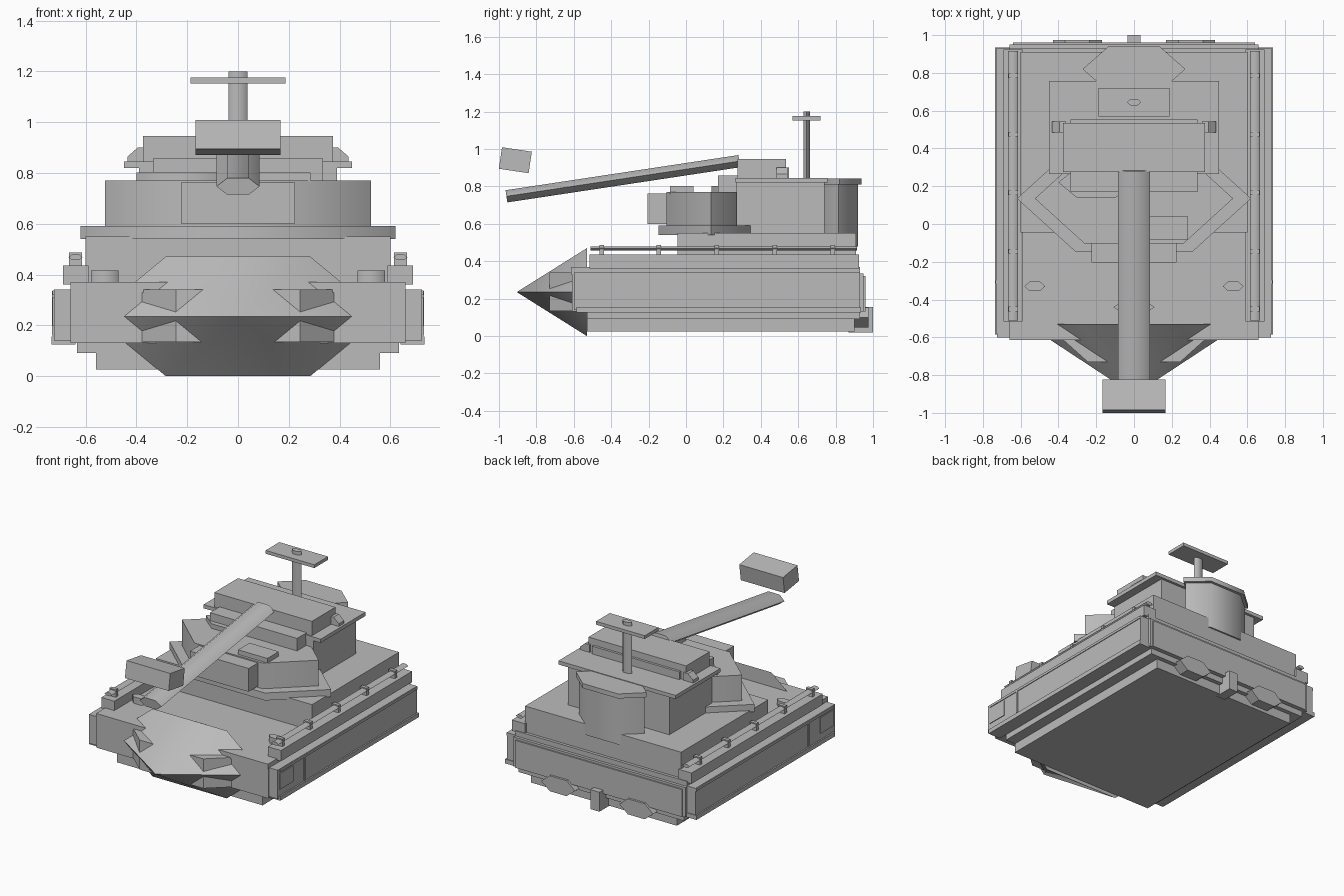
import bpy, bmesh, math
from mathutils import Matrix, Vector

if "Cube" in bpy.data.objects:
    bpy.data.objects.remove(bpy.data.objects["Cube"])

grey = bpy.data.materials.new("plain_grey")
grey.diffuse_color = (0.5, 0.5, 0.5, 1)
grey.use_nodes = True
grey.node_tree.nodes["Principled BSDF"].inputs["Base Color"].default_value = grey.diffuse_color


def finish(name, bm, smooth=False):
    bmesh.ops.recalc_face_normals(bm, faces=bm.faces)
    me = bpy.data.meshes.new(name)
    bm.to_mesh(me)
    bm.free()
    me.materials.append(grey)
    ob = bpy.data.objects.new(name, me)
    bpy.context.collection.objects.link(ob)
    if smooth:
        bpy.ops.object.select_all(action='DESELECT')
        ob.select_set(True)
        bpy.context.view_layer.objects.active = ob
        bpy.ops.object.shade_smooth_by_angle(angle=math.radians(62))
    return ob


def box(name, x0, x1, y0, y1, z0, z1, tilt=0):
    """Box from its limits, optionally tilted about x through its centre."""
    bm = bmesh.new()
    c = Vector(((x0 + x1) / 2, (y0 + y1) / 2, (z0 + z1) / 2))
    m = (Matrix.Translation(c) @ Matrix.Rotation(math.radians(tilt), 4, 'X')
         @ Matrix.Diagonal((x1 - x0, y1 - y0, z1 - z0, 1)))
    bmesh.ops.create_cube(bm, size=1, matrix=m)
    return finish(name, bm)


def wide(name, x, *rest, tilt=0):
    """Box centred on x = 0."""
    return box(name, -x, x, *rest, tilt=tilt)


def pair(name, x0, x1, *rest):
    """Box on both sides."""
    box(name + "_right", x0, x1, *rest)
    box(name + "_left", -x1, -x0, *rest)


def loft(name, a, b, smooth=False):
    """Join two equal rings of points; a one-point second ring is a tip."""
    bm = bmesh.new()
    va = [bm.verts.new(p) for p in a]
    vb = [bm.verts.new(p) for p in b]
    n = len(va)
    bm.faces.new(va)
    if len(vb) > 1:
        bm.faces.new(vb)
    for i in range(n):
        j = (i + 1) % n
        bm.faces.new((va[i], va[j], vb[j], vb[i]) if len(vb) > 1 else (va[i], va[j], vb[0]))
    return finish(name, bm, smooth)


def hexagon(rx, ry):
    return [(rx * math.cos(k * math.pi / 3), ry * math.sin(k * math.pi / 3)) for k in range(6)]


def hex_up(name, x, y, rx, ry, z0, z1):
    """Upright six-sided drum with points toward the sides."""
    ring = hexagon(rx, ry)
    return loft(name, [(x + u, y + v, z0) for u, v in ring],
                [(x + u, y + v, z1) for u, v in ring], True)


def hex_along(name, x, rx, rz, p0, p1, smooth=True):
    """Six-sided bar running from p0 to p1, each (y, z)."""
    d = Vector((0, p1[0] - p0[0], p1[1] - p0[1])).normalized()
    up = Vector((0, -d.z, d.y))
    ring = [Vector((x + u, 0, 0)) + up * v for u, v in hexagon(rx, rz)]
    return loft(name, [r + Vector((0, *p0)) for r in ring],
                [r + Vector((0, *p1)) for r in ring], smooth)


# Hull
wide("belly", 0.56, -0.53, 0.90, 0.025, 0.14)
wide("belly_step", 0.635, -0.53, 0.93, 0.09, 0.14)
wide("hull", 0.66, -0.61, 0.95, 0.13, 0.335)
wide("deck", 0.66, -0.615, 0.93, 0.33, 0.37)
wide("rear_plate", 0.64, 0.90, 0.96, 0.13, 0.32)
pair("side_skirt", 0.64, 0.725, -0.60, 0.93, 0.14, 0.34)
pair("skirt_ledge", 0.64, 0.735, -0.585, 0.935, 0.125, 0.155)
pair("skirt_top_strip", 0.64, 0.73, -0.58, 0.93, 0.32, 0.337)
pair("side_panel", 0.72, 0.73, -0.58, -0.435, 0.20, 0.31)
pair("side_post", 0.72, 0.732, -0.315, -0.30, 0.16, 0.335)

# Nose: wedge block with a six-sided pointed ram through it
plan = [(-0.39, -0.6), (-0.245, -0.73), (0.245, -0.73), (0.39, -0.6)]
loft("nose_block", [(x, y, 0.135) for x, y in plan], [(x, y, 0.34) for x, y in plan])
loft("nose_ram", [(u, -0.53, 0.235 + v) for u, v in hexagon(0.57, 0.2714)],
     [(0, -0.905, 0.235)], True)

# Side shelves with rails and brackets
pair("rail_shelf", 0.59, 0.69, -0.515, 0.925, 0.36, 0.435)
for s, side in ((1, "right"), (-1, "left")):
    hex_along("rail_" + side, s * 0.64, 0.027, 0.013, (-0.51, 0.468), (0.915, 0.468))
    hex_up("deck_lamp_" + side, s * 0.525, -0.33, 0.055, 0.029, 0.36, 0.415)
    hex_along("rear_disc_" + side, s * 0.30, 0.13, 0.062, (0.90, 0.10), (0.975, 0.10), False)
for i, y in enumerate((-0.45, -0.145, 0.165, 0.475, 0.785)):
    pair("rail_bracket_%d" % i, 0.615, 0.665, y - 0.012, y + 0.012, 0.43, 0.487)
hex_up("deck_hatch", 0, -0.44, 0.11, 0.04, 0.36, 0.40)

# Rear tow hook
wide("tow_hook", 0.035, 0.87, 1.0, 0.02, 0.155)

# Casemate and front turret
wide("casemate", 0.60, -0.045, 0.91, 0.36, 0.55)
hex_up("turret_ring", 0, 0.135, 0.62, 0.325, 0.54, 0.592)
hex_up("turret", 0, 0.135, 0.525, 0.275, 0.59, 0.77)
wide("mantlet", 0.225, -0.205, 0.0, 0.60, 0.762)
hex_up("turret_hatch", -0.20, 0.22, 0.20, 0.096, 0.76, 0.802)
box("turret_box", 0.06, 0.285, -0.085, 0.04, 0.76, 0.802)

# Upper cabin and roof
wide("cabin", 0.39, 0.27, 0.74, 0.54, 0.825)
wide("cabin_front_step", 0.335, 0.17, 0.30, 0.76, 0.857)
wide("roof_slab", 0.45, 0.265, 0.757, 0.82, 0.846)
wide("roof_box", 0.375, 0.275, 0.535, 0.84, 0.946)
wide("roof_box_lip", 0.335, 0.53, 0.552, 0.84, 0.90)
for s, side in ((1, "right"), (-1, "left")):
    prof = [(0.36, 0.845), (0.435, 0.845), (0.435, 0.865), (0.395, 0.90), (0.36, 0.90)]
    loft("roof_wedge_" + side, [(s * x, 0.485, z) for x, z in prof],
         [(s * x, 0.543, z) for x, z in prof])

# Rear drum
hex_up("rear_drum", 0, 0.815, 0.25, 0.122, 0.48, 0.815)
hex_up("rear_drum_cap", 0, 0.82, 0.272, 0.138, 0.81, 0.842)

# Mast with a flat plate
hex_up("mast", 0, 0.645, 0.037, 0.02, 0.83, 1.2)
wide("mast_plate", 0.187, 0.57, 0.72, 1.153, 1.176)

# Main gun and the floating muzzle block
hex_along("gun_barrel", 0, 0.085, 0.038, (-0.96, 0.747), (0.285, 0.935))
wide("muzzle_block", 0.168, -0.993, -0.832, 0.882, 0.998, tilt=-8.5)
